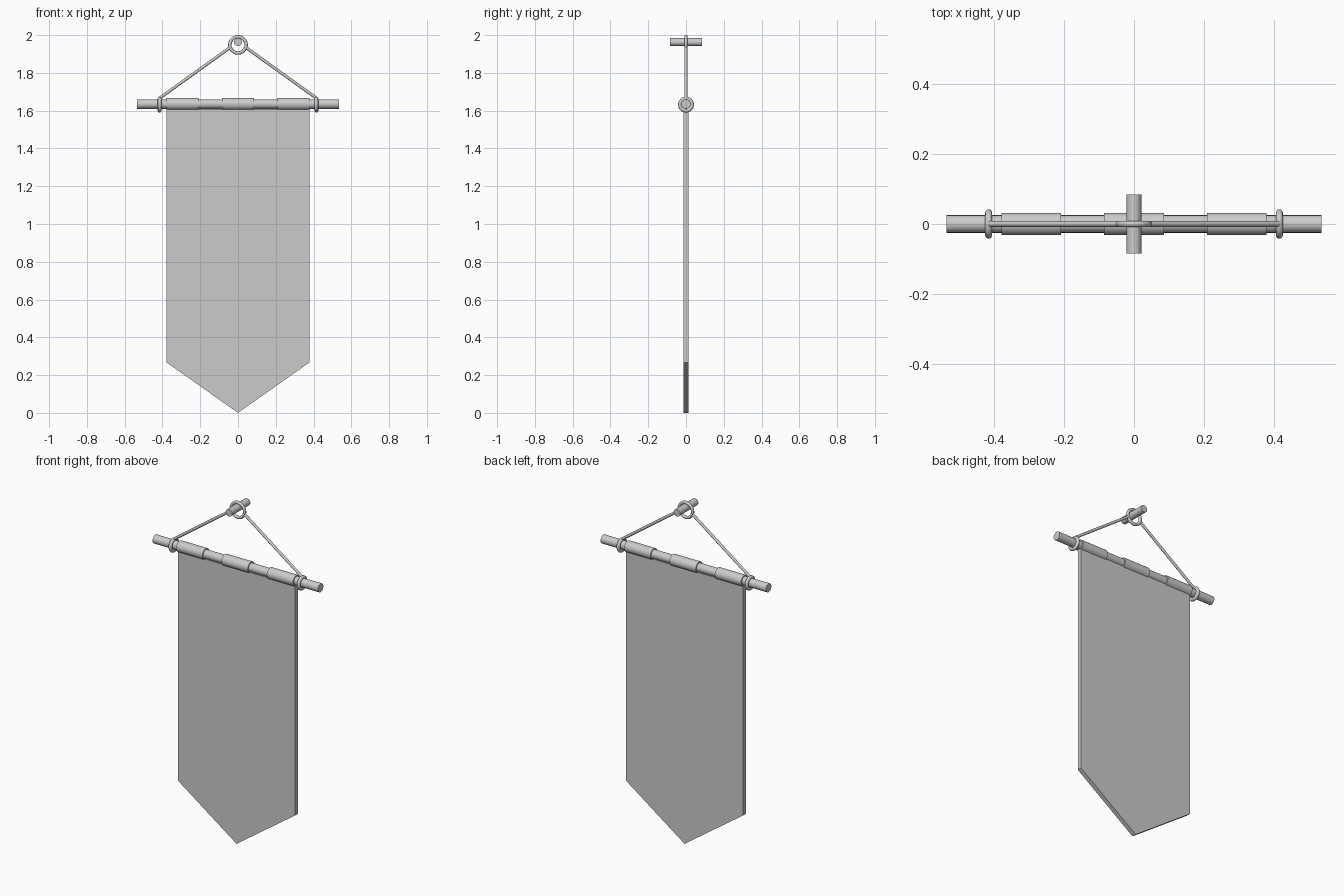
import bpy, bmesh
from math import pi
from mathutils import Vector

if "Cube" in bpy.data.objects:
    bpy.data.objects.remove(bpy.data.objects["Cube"])


def smooth(ob):
    bpy.ops.object.select_all(action='DESELECT')
    ob.select_set(True)
    bpy.context.view_layer.objects.active = ob
    bpy.ops.object.shade_smooth_by_angle(angle=0.7)


def bar(name, a, b, radius, sides=24):
    # cylinder running from point a to point b
    a, b = Vector(a), Vector(b)
    d = b - a
    bpy.ops.mesh.primitive_cylinder_add(vertices=sides, radius=radius, depth=d.length,
                                        location=(a + b) / 2,
                                        rotation=d.to_track_quat('Z', 'Y').to_euler())
    ob = bpy.context.object
    ob.name = name
    smooth(ob)


def ring(name, loc, rot, major, minor):
    bpy.ops.mesh.primitive_torus_add(location=loc, rotation=rot, major_radius=major,
                                     minor_radius=minor, major_segments=36, minor_segments=12)
    ob = bpy.context.object
    ob.name = name
    smooth(ob)


ROD_Z = 1.635

# hanging cloth with pointed lower edge
W, T = 0.378, 0.013
outline = [(-W, 1.61), (-W, 0.267), (0, 0), (W, 0.267), (W, 1.61)]
bm = bmesh.new()
face = bm.faces.new([bm.verts.new((x, -T, z)) for x, z in outline])
ext = bmesh.ops.extrude_face_region(bm, geom=[face])
bmesh.ops.translate(bm, vec=(0, 2 * T, 0),
                    verts=[v for v in ext['geom'] if isinstance(v, bmesh.types.BMVert)])
bmesh.ops.recalc_face_normals(bm, faces=bm.faces)
mesh = bpy.data.meshes.new("banner_cloth")
bm.to_mesh(mesh)
bm.free()
bpy.context.collection.objects.link(bpy.data.objects.new("banner_cloth", mesh))

# rod and the three cloth sleeves around it
bar("rod", (-0.535, 0, ROD_Z), (0.535, 0, ROD_Z), 0.025)
for i, x in enumerate((-0.293, 0, 0.293)):
    bar(f"sleeve_{i + 1}", (x - 0.085, 0, ROD_Z), (x + 0.085, 0, ROD_Z), 0.032)

# cord loops on the rod and the two slanted cords
for side, s in (("left", -1), ("right", 1)):
    ring(f"cord_loop_{side}", (s * 0.415, 0, 1.632), (0, pi / 2, 0), 0.032, 0.010)
    bar(f"cord_{side}", (s * 0.417, 0, 1.665), (s * 0.038, 0, 1.937), 0.008, 12)

# hanging ring and wall peg
ring("hanging_ring", (0, 0, 1.948), (pi / 2, 0, 0), 0.043, 0.009)
bar("wall_peg", (0, -0.084, 1.963), (0, 0.084, 1.963), 0.021)
